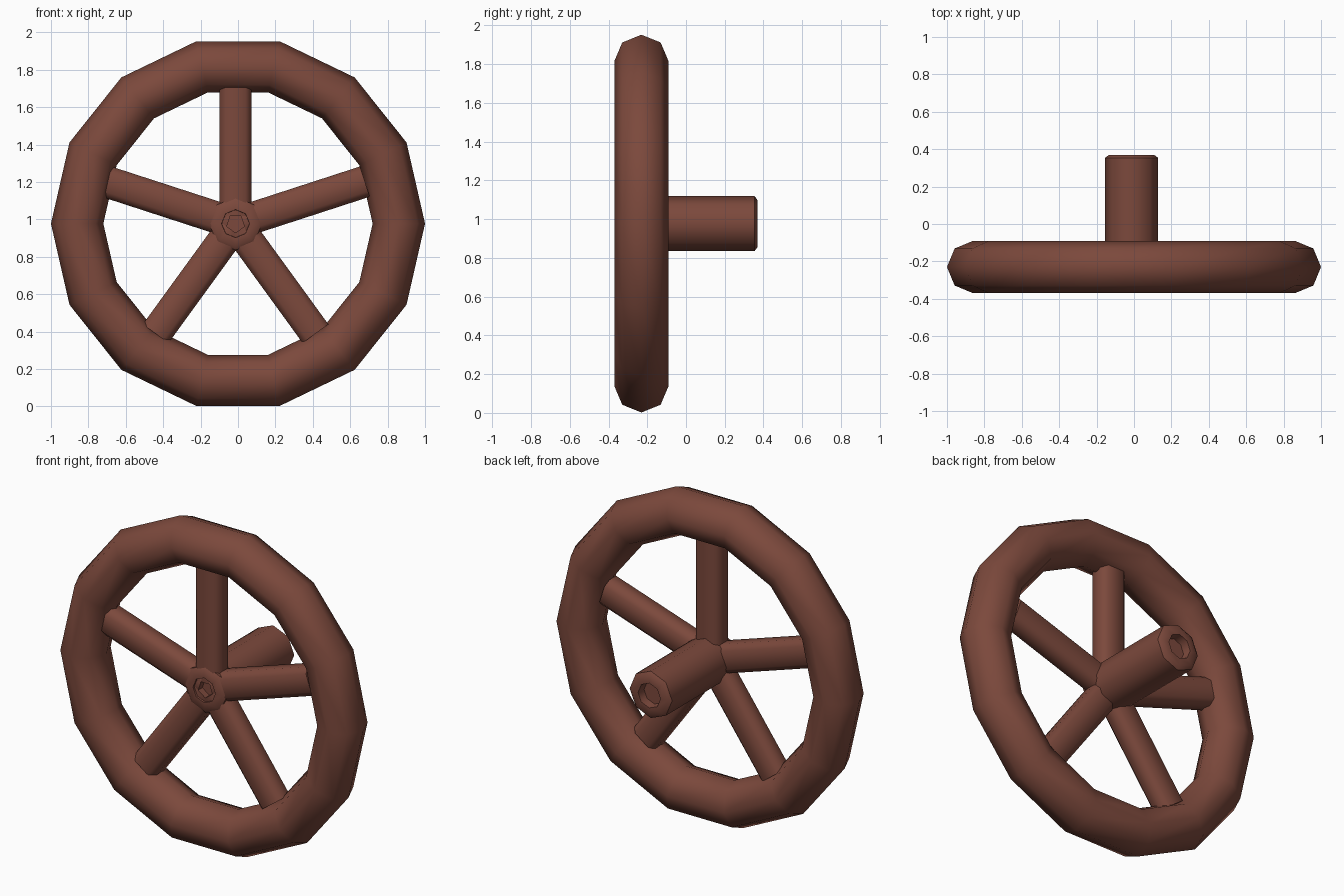
import bpy, bmesh, math
from mathutils import Matrix, Vector

old = bpy.data.objects.get("Cube")
if old:
    bpy.data.objects.remove(old, do_unlink=True)

brown = bpy.data.materials.new("reddish_brown")
brown.use_nodes = True
colour = (0.2, 0.066, 0.045, 1)
brown.diffuse_color = colour
brown.node_tree.nodes["Principled BSDF"].inputs["Base Color"].default_value = colour

HEIGHT = 0.977
RIM_Y = -0.23
HUB_X = -0.013


def finish(obj, angle):
    obj.data.materials.append(brown)
    bpy.ops.object.select_all(action='DESELECT')
    obj.select_set(True)
    bpy.context.view_layer.objects.active = obj
    bpy.ops.object.shade_smooth_by_angle(angle=math.radians(angle))


def loft(name, rings, angle):
    """Join successive rings of points with quads and cap both ends."""
    bm = bmesh.new()
    loops = [[bm.verts.new(p) for p in ring] for ring in rings]
    n = len(loops[0])
    for a, b in zip(loops, loops[1:]):
        for i in range(n):
            j = (i + 1) % n
            bm.faces.new((a[i], a[j], b[j], b[i]))
    bm.faces.new(loops[0])
    bm.faces.new(loops[-1])
    bmesh.ops.recalc_face_normals(bm, faces=bm.faces)
    mesh = bpy.data.meshes.new(name)
    bm.to_mesh(mesh)
    bm.free()
    obj = bpy.data.objects.new(name, mesh)
    bpy.context.collection.objects.link(obj)
    finish(obj, angle)
    return obj


# Rim: faceted ring with a soft eight-sided section
bpy.ops.mesh.primitive_torus_add(major_segments=14, minor_segments=8,
                                 major_radius=0.86, minor_radius=0.14,
                                 location=(0, RIM_Y, HEIGHT),
                                 rotation=(math.pi / 2, 0, 0))
rim = bpy.context.object
rim.name = "rim"
finish(rim, 80)

# Hub: octagonal shaft with chamfered ends and a blind recess in each end
FRONT, BACK = -0.305, 0.37
profile = [(0.07, FRONT + 0.05), (0.075, FRONT), (0.12, FRONT), (0.142, FRONT + 0.016),
           (0.142, BACK - 0.016), (0.12, BACK), (0.075, BACK), (0.07, BACK - 0.05)]
rings = []
for radius, y in profile:
    angles = [k * math.pi / 4 for k in range(8)]
    rings.append([(HUB_X + radius * math.cos(a), y, HEIGHT + radius * math.sin(a))
                  for a in angles])
loft("hub_shaft", rings, 50)

# Spokes: five chamfered bars from the hub into the rim
W, D, C = 0.085, 0.065, 0.032
section = [(W, D - C), (W - C, D), (C - W, D), (-W, D - C),
           (-W, C - D), (C - W, -D), (W - C, -D), (W, C - D)]
for k in range(5):
    turn = (Matrix.Translation((HUB_X, RIM_Y, HEIGHT))
            @ Matrix.Rotation(k * math.tau / 5, 4, 'Y'))
    ends = [[turn @ Vector((x, y, r)) for x, y in section] for r in (0.04, 0.727)]
    loft(f"spoke_{k + 1}", ends, 50)
